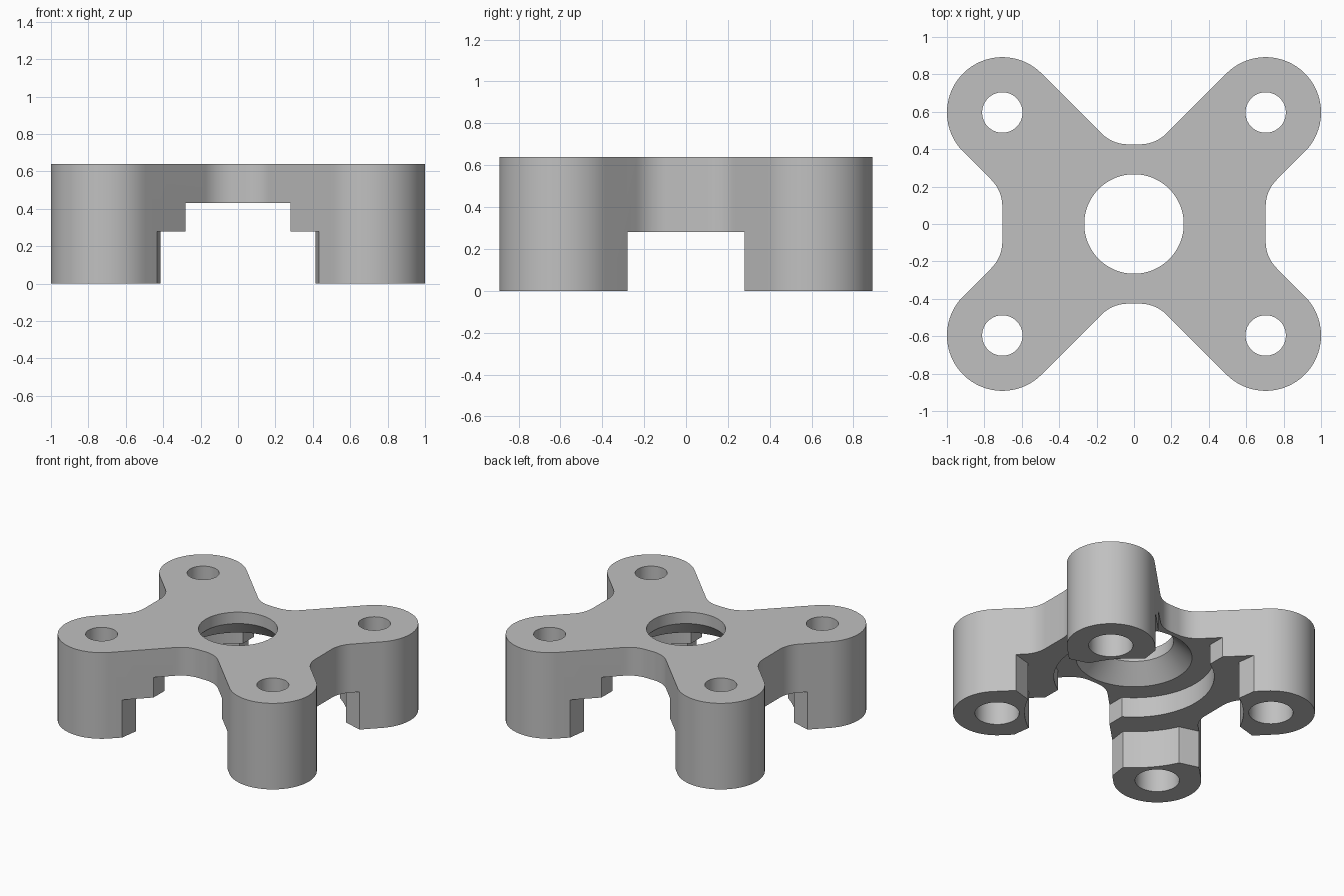
import bpy, bmesh, math
from mathutils import Vector

cube = bpy.data.objects.get("Cube")
if cube:
    bpy.data.objects.remove(cube)

HEIGHT, LEDGE, POCKET = 0.64, 0.28, 0.43
LEG = Vector((0.704, 0.596))
LEG_R = 0.296
FILLET = 0.2

grey = bpy.data.materials.new("plain grey")
grey.use_nodes = True
grey.diffuse_color = (0.53, 0.53, 0.53, 1)
grey.node_tree.nodes["Principled BSDF"].inputs["Base Color"].default_value = grey.diffuse_color


def prism(name, points, z0, z1):
    """Extrude a closed plan outline from z0 to z1."""
    bm = bmesh.new()
    face = bm.faces.new([bm.verts.new((x, y, z0)) for x, y in points])
    top = bmesh.ops.extrude_face_region(bm, geom=[face])["geom"]
    bmesh.ops.translate(bm, vec=(0, 0, z1 - z0),
                        verts=[v for v in top if isinstance(v, bmesh.types.BMVert)])
    bmesh.ops.recalc_face_normals(bm, faces=bm.faces)
    return finish(name, bm)


def cone(name, x, y, r0, r1, z0, z1):
    """Upright round cutter with its own bottom and top radius."""
    bm = bmesh.new()
    bmesh.ops.create_cone(bm, cap_ends=True, segments=96, radius1=r0, radius2=r1, depth=z1 - z0)
    bmesh.ops.translate(bm, vec=(x, y, (z0 + z1) / 2), verts=bm.verts)
    return finish(name, bm)


def finish(name, bm):
    mesh = bpy.data.meshes.new(name)
    bm.to_mesh(mesh)
    bm.free()
    mesh.materials.append(grey)
    obj = bpy.data.objects.new(name, mesh)
    bpy.context.collection.objects.link(obj)
    return obj


def arc(cx, cy, r, start, end, steps):
    angles = [math.radians(start + (end - start) * i / steps) for i in range(steps + 1)]
    return [(cx + r * math.cos(a), cy + r * math.sin(a)) for a in angles]


def four_way(points):
    """Repeat a first-quadrant run of points around all quadrants."""
    ring = []
    for sx, sy in ((1, 1), (-1, 1), (-1, -1), (1, -1)):
        run = [(sx * x, sy * y) for x, y in points]
        ring += run if sx * sy > 0 else run[::-1]
    return ring


# Plan outline: side fillet, rounded leg end, front/back fillet
side_x, end_y = 0.704, 0.426
tangent = FILLET * math.tan(math.radians(22.5))
root = LEG_R * math.sqrt(2)
side_y = side_x - (LEG.x - LEG.y) + 0 - root
side_corner = side_y + 2 * (LEG.y - LEG.y)
end_corner = end_y + (LEG.x - LEG.y) - root
quarter = arc(side_x + FILLET, side_corner - tangent, FILLET, 180, 135, 10)
quarter += arc(LEG.x, LEG.y, LEG_R, -45, 135, 48)
quarter += arc(abs(end_corner) - tangent, end_y + FILLET, FILLET, -45, -90, 10)
body = prism("four_leg_mount", four_way(quarter), 0, HEIGHT)

# Cutters for the centre hole, stepped pockets and slots
low = -0.1
cutters = [
    cone("centre_hole", 0, 0, 0.266, 0.266, 0.3, 0.8),
    cone("hole_chamfer", 0, 0, 0.516, 0.266, 0.305, 0.555),
    cone("inner_pocket", 0, 0, 0.54, 0.54, low, POCKET),
    prism("inner_slot", four_way([(0.28, 0.45), (0.285, 1.0)]), low, POCKET),
    cone("outer_pocket", 0, 0, 0.737, 0.737, low, LEDGE),
    prism("end_slot", four_way([(0.41, 0.58), (0.46, 0.95)]), low, LEDGE),
    prism("side_slot", four_way([(1.1, 0.2), (0.8, 0.28), (0.66, 0.32)]), low, LEDGE),
]
# Bolt holes with a wider bore at the foot
for sx in (-1, 1):
    for sy in (-1, 1):
        x, y = sx * LEG.x, sy * LEG.y
        cutters.append(cone("bolt_hole", x, y, 0.108, 0.108, low, 0.8))
        cutters.append(cone("foot_bore", x, y, 0.149, 0.149, low, 0.4))

bpy.context.view_layer.objects.active = body
for cutter in cutters:
    cutter.hide_render = True
    mod = body.modifiers.new(cutter.name, "BOOLEAN")
    mod.operation = "DIFFERENCE"
    mod.solver = "EXACT"
    mod.object = cutter
    bpy.ops.object.modifier_apply(modifier=mod.name)
for cutter in cutters:
    bpy.data.objects.remove(cutter)

# Smooth round walls, crisp edges
bpy.ops.object.select_all(action="DESELECT")
body.select_set(True)
bpy.ops.object.shade_smooth_by_angle(angle=math.radians(25))
